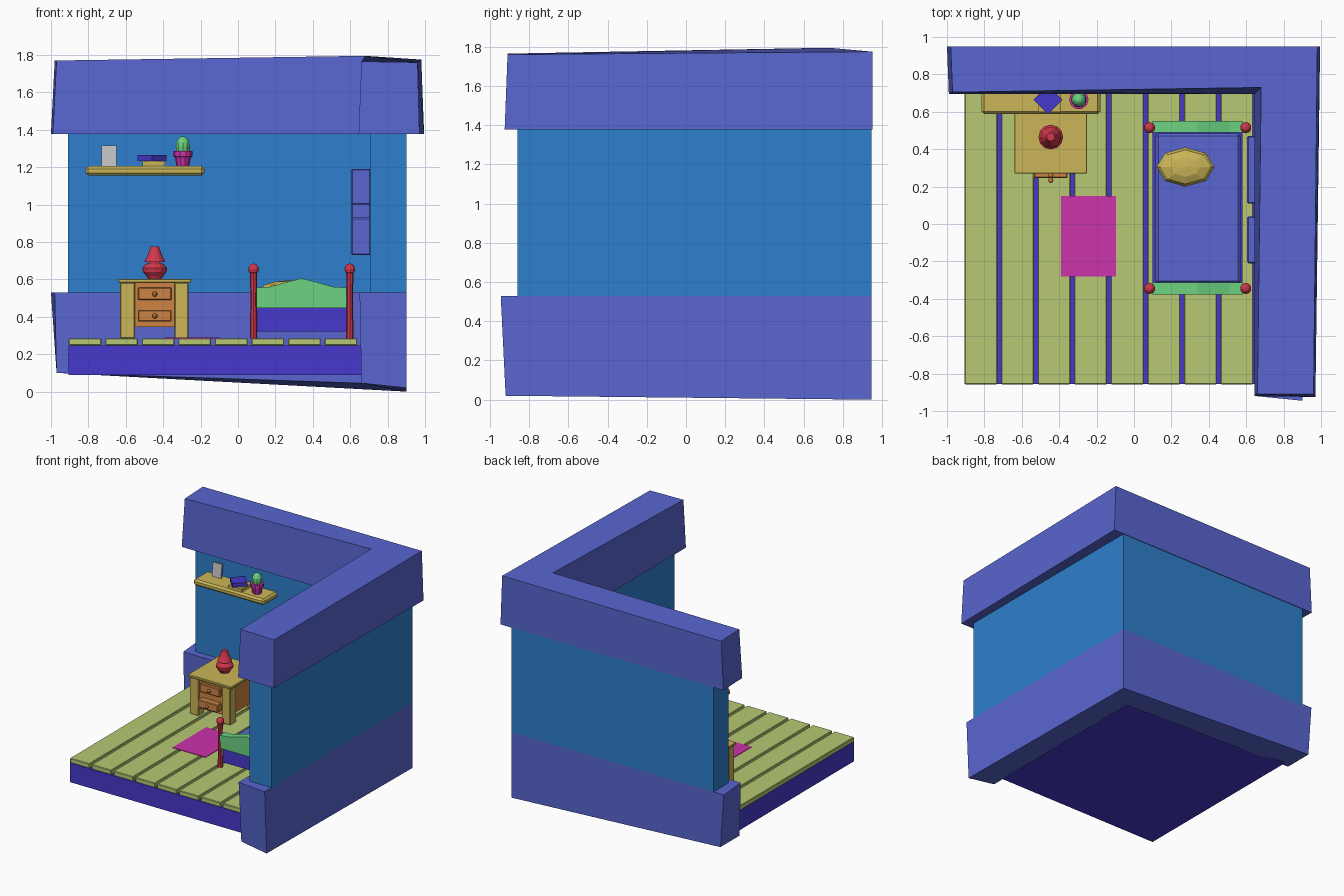
import bpy, bmesh, math
from mathutils import Matrix, Vector

if "Cube" in bpy.data.objects:
    bpy.data.objects.remove(bpy.data.objects["Cube"])


def material(name, r, g, b):
    m = bpy.data.materials.new(name)
    m.diffuse_color = [(c / 255 / 12.92 if c < 11 else ((c / 255 + 0.055) / 1.055) ** 2.4)
                       for c in (r, g, b)] + [1]
    m.use_nodes = True
    m.node_tree.nodes["Principled BSDF"].inputs["Base Color"].default_value = m.diffuse_color
    return m


PERI = material("periwinkle", 88, 102, 208)
BLUE = material("wall_blue", 46, 128, 205)
INDIGO = material("indigo", 70, 56, 203)
LIME = material("floor_green", 183, 201, 115)
GREEN = material("bed_green", 108, 210, 128)
RED = material("red", 208, 55, 76)
PINK = material("magenta", 204, 50, 172)
TAN = material("tan", 203, 182, 88)
ORANGE = material("orange_wood", 205, 132, 68)
GREY = material("pale_grey", 192, 192, 192)


def finish(name, bm, mat, bevel=0.0):
    bmesh.ops.recalc_face_normals(bm, faces=bm.faces)
    me = bpy.data.meshes.new(name)
    bm.to_mesh(me)
    bm.free()
    me.materials.append(mat)
    ob = bpy.data.objects.new(name, me)
    bpy.context.collection.objects.link(ob)
    if bevel:
        mod = ob.modifiers.new("bevel", "BEVEL")
        mod.width, mod.segments = bevel, 1
    return ob


def box(name, x, y, z, mat, bevel=0.0, rot=None):
    bm = bmesh.new()
    bmesh.ops.create_cube(bm, size=1)
    m = Matrix.Translation(((x[0] + x[1]) / 2, (y[0] + y[1]) / 2, (z[0] + z[1]) / 2))
    if rot:
        m = m @ Matrix.Rotation(math.radians(rot[0]), 4, rot[1])
    m = m @ Matrix.Diagonal((x[1] - x[0], y[1] - y[0], z[1] - z[0], 1))
    bm.transform(m)
    return finish(name, bm, mat, bevel)


def loft(name, rings, mat):
    """Skin between equal rings of points and cap both ends."""
    bm = bmesh.new()
    rs = [[bm.verts.new(p) for p in ring] for ring in rings]
    n = len(rs[0])
    for a, b in zip(rs, rs[1:]):
        for i in range(n):
            j = (i + 1) % n
            bm.faces.new((a[i], a[j], b[j], b[i]))
    bm.faces.new(rs[0])
    bm.faces.new(rs[-1])
    return finish(name, bm, mat)


def turned(name, x, y, profile, mat, n=10):
    """Lathe a list of (radius, z) around a vertical axis."""
    return loft(name, [[(x + r * math.cos(2 * math.pi * i / n), y + r * math.sin(2 * math.pi * i / n), z)
                        for i in range(n)] for r, z in profile], mat)


def ball(name, c, r, mat, seg=10, rings=6):
    bm = bmesh.new()
    bmesh.ops.create_uvsphere(bm, u_segments=seg, v_segments=rings, radius=1)
    bm.transform(Matrix.Translation(c) @ Matrix.Diagonal((*r, 1)))
    return finish(name, bm, mat)


# L-shaped walls: lower band, middle wall, upper band
loft("wall_lower_band", [
    [(-0.97, 0.945, 0.10), (0.90, 0.945, 0.0), (0.90, -0.92, 0.02), (0.66, -0.90, 0.045),
     (0.66, 0.70, 0.045), (-0.97, 0.70, 0.10)],
    [(-1.0, 0.945, 0.53), (0.90, 0.945, 0.53), (0.90, -0.945, 0.53), (0.65, -0.92, 0.53),
     (0.65, 0.70, 0.53), (-0.98, 0.70, 0.53)]], PERI)
mid = [(-0.91, 0.945), (0.90, 0.945), (0.90, -0.86), (0.705, -0.86), (0.705, 0.755), (-0.91, 0.755)]
loft("wall_middle", [[(x, y, z) for x, y in mid] for z in (0.50, 1.40)], BLUE)
loft("wall_upper_band", [
    [(-1.0, 0.95, 1.378), (0.995, 0.95, 1.378), (0.97, -0.925, 1.378), (0.645, -0.92, 1.378),
     (0.645, 0.695, 1.378), (-0.99, 0.695, 1.378)],
    [(-0.98, 0.95, 1.77), (0.98, 0.95, 1.775), (0.96, -0.91, 1.76), (0.66, -0.91, 1.765),
     (0.68, 0.73, 1.795), (-0.97, 0.705, 1.77)]], PERI)

# Floor
box("floor_base", (-0.905, 0.70), (-0.855, 0.74), (0.09, 0.247), INDIGO)
for i in range(8):
    x0 = -0.905 + i * 0.1955
    box(f"plank_{i}", (x0, x0 + 0.174), (-0.857, 0.74), (0.247, 0.285), LIME, 0.004)
box("rug", (-0.39, -0.095), (-0.28, 0.15), (0.283, 0.289), PINK)

# Bed
for sx, px in (("left", 0.083), ("right", 0.598)):
    for sy, py in (("foot", -0.345), ("head", 0.515)):
        turned(f"bed_post_{sx}_{sy}", px, py, [(0.02, 0.285), (0.016, 0.5), (0.02, 0.64)], RED, 8)
        ball(f"bed_knob_{sx}_{sy}", (px, py, 0.655), (0.03, 0.03, 0.03), RED)
box("bed_frame", (0.10, 0.58), (-0.335, 0.505), (0.32, 0.448), INDIGO)
box("mattress", (0.115, 0.57), (-0.32, 0.485), (0.44, 0.50), PERI, 0.015)
crest = [(0.10, 0.556), (0.17, 0.56), (0.26, 0.585), (0.34, 0.606),
         (0.42, 0.585), (0.51, 0.56), (0.58, 0.556)]
for nm, yc in (("footboard", -0.345), ("headboard", 0.52)):
    for part, drop, half in (("panel", 0.04, 0.024), ("rail", 0.0, 0.032)):
        top = [(x, z - drop) for x, z in crest]
        low = [(x, 0.446 if part == "panel" else z - 0.055) for x, z in reversed(crest)]
        loft(f"{nm}_{part}", [[(x, yc + s * half, z) for x, z in top + low] for s in (-1, 1)], GREEN)
ball("pillow", (0.275, 0.305, 0.545), (0.155, 0.105, 0.05), TAN, 8, 6)

# Picture frames on the right wall: one large, two small
for nm, y, z in (("large", (0.11, 0.47), (0.73, 1.19)),
                 ("small_upper", (-0.21, 0.04), (1.0, 1.19)),
                 ("small_lower", (-0.21, 0.04), (0.73, 0.93))):
    box(f"wall_frame_{nm}", (0.605, 0.71), y, z, PERI, 0.006)

# Nightstand
box("nightstand_top", (-0.64, -0.25), (0.27, 0.69), (0.582, 0.602), TAN, 0.004)
box("nightstand_body", (-0.60, -0.29), (0.295, 0.66), (0.345, 0.585), ORANGE)
for sx, x in (("left", (-0.63, -0.55)), ("right", (-0.34, -0.265))):
    for sy, y in (("front", (0.28, 0.355)), ("back", (0.605, 0.68))):
        box(f"nightstand_leg_{sx}_{sy}", x, y, (0.285, 0.584), TAN, 0.005)
for nm, z, y in (("upper", (0.49, 0.557), 0.272), ("lower", (0.375, 0.437), 0.245)):
    box(f"drawer_{nm}", (-0.535, -0.355), (y, 0.30), z, ORANGE, 0.005)
    ball(f"drawer_knob_{nm}", (-0.445, y - 0.01, sum(z) / 2 - 0.002), (0.014, 0.016, 0.014), ORANGE, 8)

# Lamp
turned("lamp_base", -0.445, 0.465, [(0.035, 0.60), (0.045, 0.618), (0.063, 0.64), (0.066, 0.66),
                                    (0.05, 0.68), (0.018, 0.693), (0.012, 0.71)], RED, 12)
turned("lamp_shade", -0.445, 0.465, [(0.056, 0.693), (0.038, 0.73), (0.022, 0.775)], RED, 12)

# Wall shelf with photo, books and cactus
box("shelf", (-0.815, -0.18), (0.588, 0.77), (1.155, 1.205), TAN, 0.014)
box("photo_stand", (-0.73, -0.65), (0.715, 0.73), (1.205, 1.315), GREY, rot=(-8, 'X'))
box("book_lower", (-0.51, -0.39), (0.60, 0.74), (1.205, 1.232), TAN)
box("book_upper", (-0.515, -0.405), (0.61, 0.72), (1.232, 1.264), INDIGO, rot=(45, 'Z'))
turned("cactus_pot", -0.295, 0.665, [(0.034, 1.205), (0.043, 1.255), (0.052, 1.256),
                                     (0.052, 1.285), (0.04, 1.287)], PINK, 10)
ball("cactus", (-0.295, 0.665, 1.31), (0.04, 0.04, 0.055), GREEN, 10, 8)
